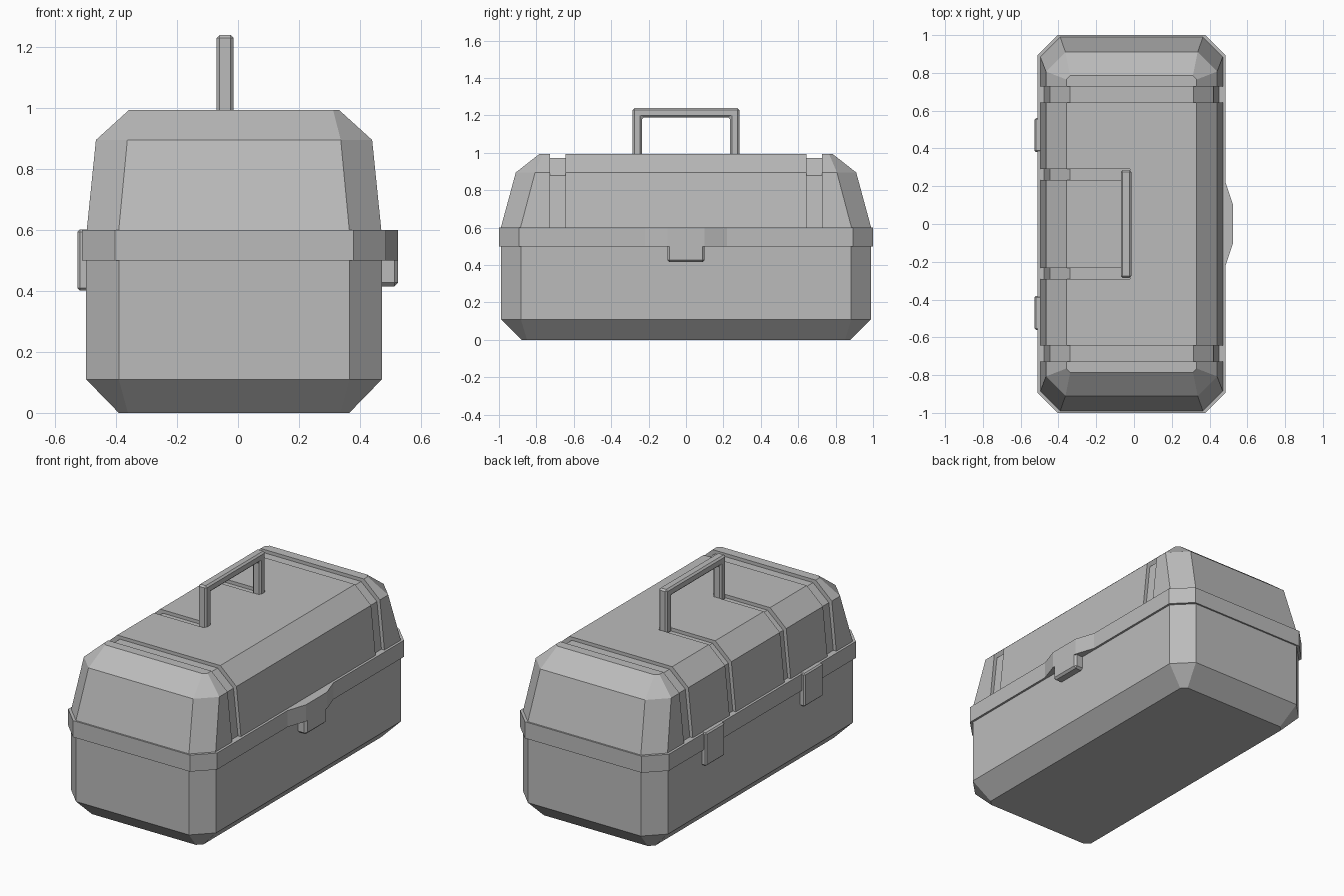
import bpy, bmesh
from mathutils import Vector

if "Cube" in bpy.data.objects:
    bpy.data.objects.remove(bpy.data.objects["Cube"], do_unlink=True)

grey = bpy.data.materials.new("plain grey")
grey.use_nodes = True
COLOUR = (0.5, 0.5, 0.5, 1)
grey.diffuse_color = COLOUR
grey.node_tree.nodes["Principled BSDF"].inputs["Base Color"].default_value = COLOUR

CX = -0.013  # centre line of the box


def finish(name, bm, bevel=0):
    bmesh.ops.recalc_face_normals(bm, faces=bm.faces)
    mesh = bpy.data.meshes.new(name)
    bm.to_mesh(mesh)
    bm.free()
    mesh.materials.append(grey)
    obj = bpy.data.objects.new(name, mesh)
    bpy.context.collection.objects.link(obj)
    if bevel:
        mod = obj.modifiers.new("edge", 'BEVEL')
        mod.width = bevel
        mod.segments = 1
    return obj


def loft(name, rings):
    """Stack of chamfered rectangles: half x, half y, corner cut, height."""
    bm = bmesh.new()
    loops = []
    for hx, hy, c, z in rings:
        pts = [(hx, hy - c), (hx - c, hy), (c - hx, hy), (-hx, hy - c),
               (-hx, c - hy), (c - hx, -hy), (hx - c, -hy), (hx, c - hy)]
        loops.append([bm.verts.new((CX + x, y, z)) for x, y in pts])
    bm.faces.new(loops[0])
    bm.faces.new(loops[-1])
    for a, b in zip(loops, loops[1:]):
        for i in range(8):
            j = (i + 1) % 8
            bm.faces.new((a[i], a[j], b[j], b[i]))
    return finish(name, bm)


def extrude(name, pts, shift, bevel=0):
    """Flat outline pushed along a vector."""
    bm = bmesh.new()
    face = bm.faces.new([bm.verts.new(p) for p in pts])
    out = bmesh.ops.extrude_face_region(bm, geom=[face])
    verts = [v for v in out["geom"] if isinstance(v, bmesh.types.BMVert)]
    bmesh.ops.translate(bm, verts=verts, vec=Vector(shift))
    return finish(name, bm, bevel)


def box(name, x, y, z, bevel=0):
    pts = [(x[0], y[0], z[0]), (x[1], y[0], z[0]), (x[1], y[1], z[0]), (x[0], y[1], z[0])]
    return extrude(name, pts, (0, 0, z[1] - z[0]), bevel)


# Lower case, rim and lid
loft("case", [(0.378, 0.88, 0.03, 0), (0.485, 0.99, 0.107, 0.11), (0.485, 0.99, 0.107, 0.52)])
loft("rim", [(0.498, 1, 0.107, 0.5), (0.498, 1, 0.107, 0.6)])
lid = loft("lid", [(0.483, 0.99, 0.105, 0.6), (0.453, 0.91, 0.103, 0.895), (0.345, 0.785, 0.02, 0.993)])

# Grooves cut over the lid: full straps near the ends, half straps to the handle
floor = [(-0.476, 0.55), (-0.476, 0.6), (-0.446, 0.88), (-0.34, 0.973)]
mirrored = [(2 * CX - x, z) for x, z in reversed(floor)]
full = floor + mirrored + [(0.7, 0.55), (0.7, 1.2), (-0.7, 1.2), (-0.7, 0.55)]
half = floor + [(-0.02, 0.973), (-0.02, 1.2), (-0.7, 1.2), (-0.7, 0.55)]
for outline, y0, y1 in ((full, 0.643, 0.728), (half, 0.232, 0.292)):
    for start in (y0, -y1):
        cutter = extrude("groove_cutter", [(x, start, z) for x, z in outline], (0, y1 - y0, 0))
        cutter.hide_render = True
        mod = lid.modifiers.new("groove", 'BOOLEAN')
        mod.operation = 'DIFFERENCE'
        mod.solver = 'EXACT'
        mod.object = cutter
        bpy.context.view_layer.objects.active = lid
        bpy.ops.object.modifier_apply(modifier=mod.name)
        bpy.data.objects.remove(cutter, do_unlink=True)

# Carrying handle
arch = [(-0.285, 0.97), (-0.285, 1.24), (0.285, 1.24), (0.285, 0.97),
        (0.235, 0.97), (0.235, 1.19), (-0.235, 1.19), (-0.235, 0.97)]
extrude("handle", [(-0.07, y, z) for y, z in arch], (0.056, 0, 0), 0.01)

# Finger catch on the opening side
swell = [(0.47, -0.22), (0.485, -0.22), (0.525, -0.1), (0.525, 0.1), (0.485, 0.22), (0.47, 0.22)]
extrude("catch_swell", [(x, y, 0.5) for x, y in swell], (0, 0, 0.1))
box("catch_tab", (0.45, 0.525), (-0.1, 0.1), (0.415, 0.53), 0.012)

# Hinge plates on the other side
for side, y in (("front", -0.47), ("back", 0.47)):
    box(side + "_hinge", (-0.527, -0.48), (y - 0.09, y + 0.09), (0.402, 0.602), 0.008)
